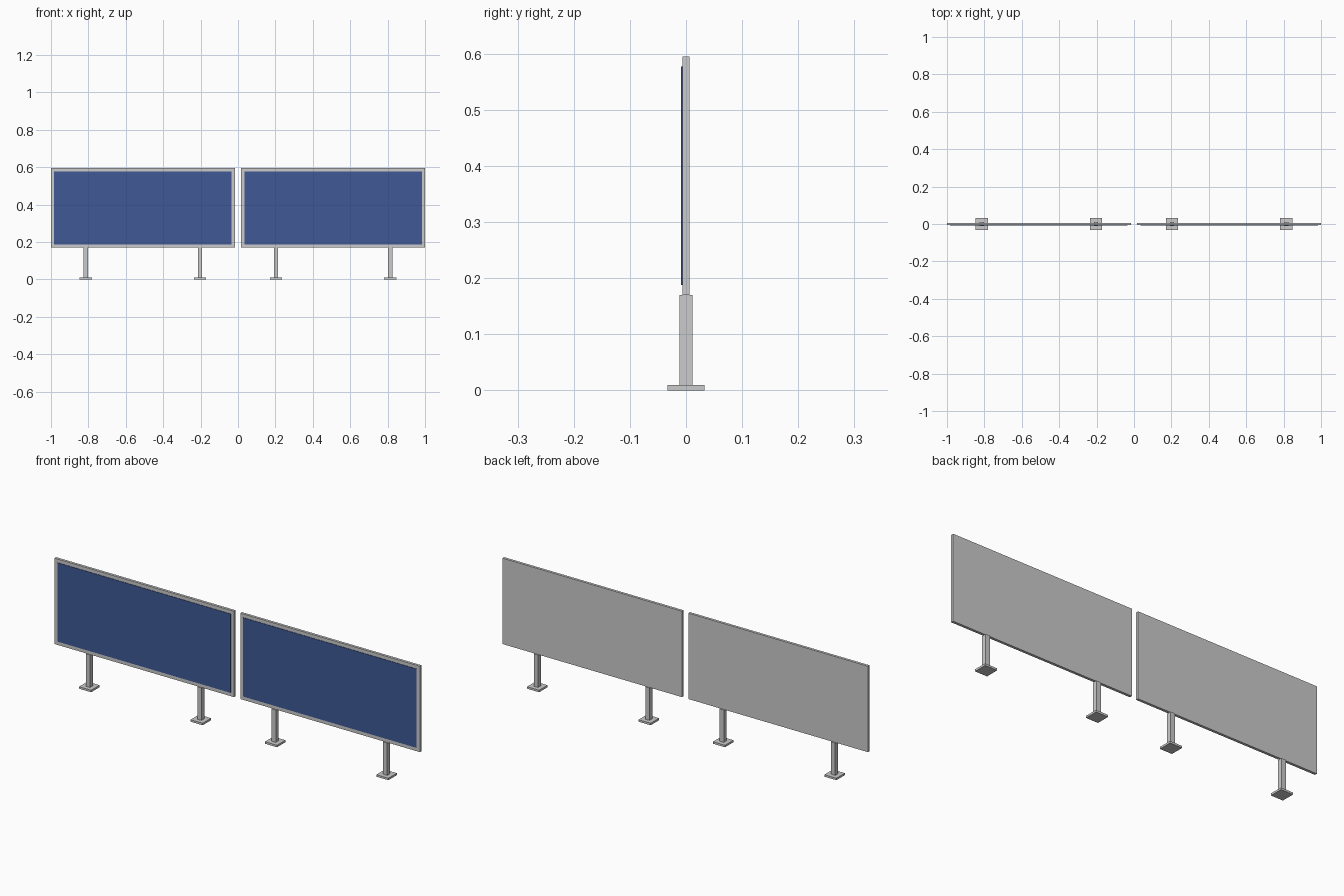
import bpy

if "Cube" in bpy.data.objects:
    bpy.data.objects.remove(bpy.data.objects["Cube"])

blue = bpy.data.materials.new("panel_blue")
blue.diffuse_color = (0.05, 0.1, 0.3, 1)
blue.use_nodes = True
blue.node_tree.nodes["Principled BSDF"].inputs["Base Color"].default_value = blue.diffuse_color


def box(name, lo, hi, mat=None):
    """Axis-aligned box between two corners."""
    centre = [(a + b) / 2 for a, b in zip(lo, hi)]
    bpy.ops.mesh.primitive_cube_add(size=1, location=centre)
    ob = bpy.context.object
    ob.name = name
    ob.scale = [b - a for a, b in zip(lo, hi)]
    bpy.ops.object.transform_apply(location=False, rotation=False, scale=True)
    if mat:
        ob.data.materials.append(mat)
    return ob


HALF_W, Z0, Z1 = 0.4915, 0.17, 0.595     # board half width, bottom, top
HALF_T, BORDER = 0.0065, 0.0175          # board half thickness, rim width
LEG, FOOT = 0.0115, 0.033                # half widths

for side, s in (("left", -1), ("right", 1)):
    cx = s * 0.5085
    # grey backing board whose rim frames the blue face
    box(f"{side}_frame", (cx - HALF_W, -HALF_T, Z0), (cx + HALF_W, HALF_T, Z1))
    # thin blue face, slightly proud of the frame
    w = HALF_W - BORDER
    box(f"{side}_panel", (cx - w, -0.0088, Z0 + BORDER),
        (cx + w, -HALF_T + 0.002, Z1 - BORDER), blue)
    # two legs with square foot plates
    for pos, t in (("outer", s), ("inner", -s)):
        x = cx + t * 0.305
        box(f"{side}_{pos}_leg", (x - LEG, -LEG, 0.01), (x + LEG, LEG, Z0))
        box(f"{side}_{pos}_foot", (x - FOOT, -FOOT, 0), (x + FOOT, FOOT, 0.01))
